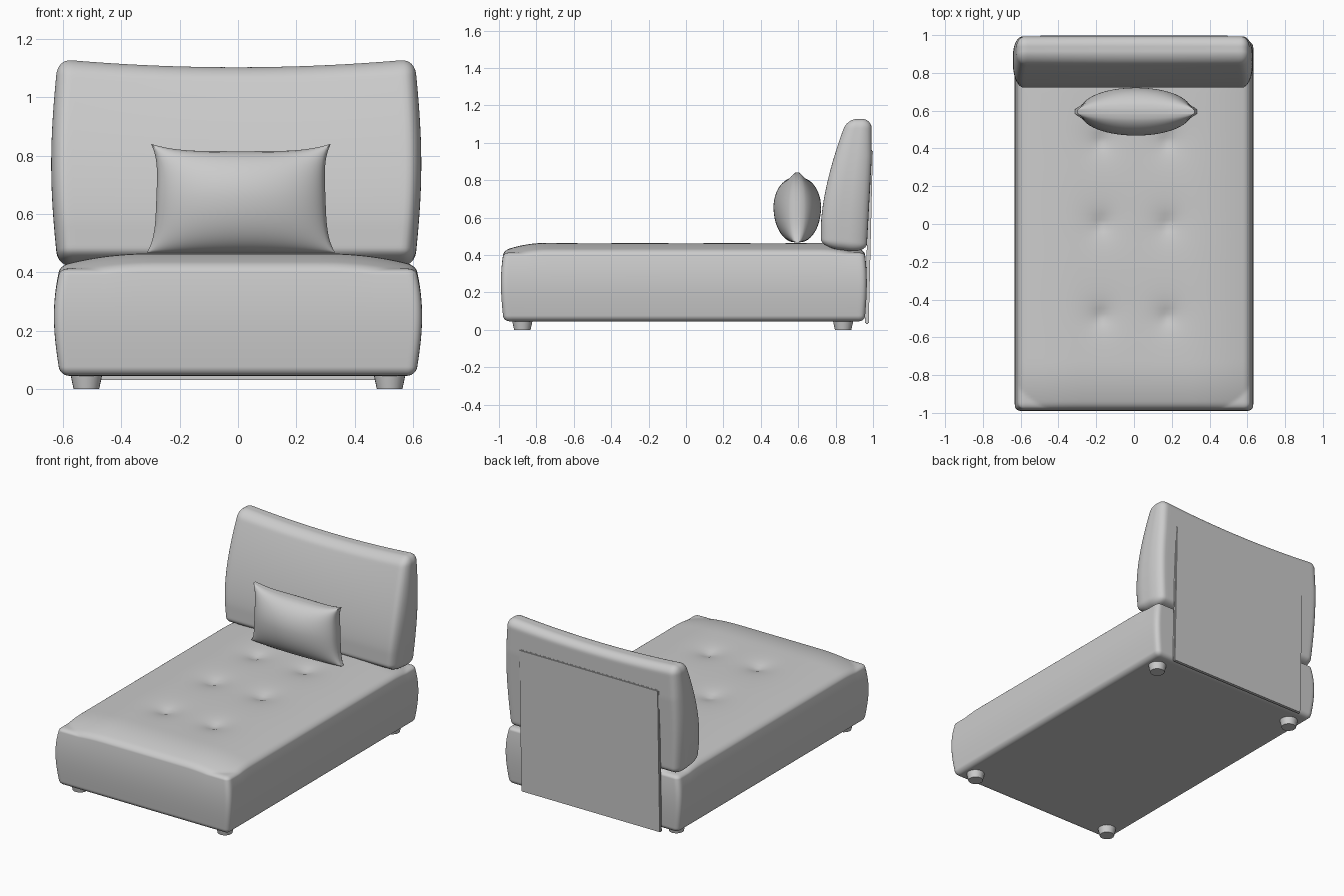
import bpy, bmesh, math
from mathutils import Vector

cube = bpy.data.objects.get("Cube")
if cube:
    bpy.data.objects.remove(cube, do_unlink=True)

fabric = bpy.data.materials.new("grey_fabric")
fabric.use_nodes = True
GREY = (0.6, 0.6, 0.6, 1)
fabric.diffuse_color = GREY
fabric.node_tree.nodes["Principled BSDF"].inputs["Base Color"].default_value = GREY


def finish(name, bm, angle=40):
    bmesh.ops.recalc_face_normals(bm, faces=bm.faces)
    mesh = bpy.data.meshes.new(name)
    bm.to_mesh(mesh)
    bm.free()
    mesh.materials.append(fabric)
    obj = bpy.data.objects.new(name, mesh)
    bpy.context.collection.objects.link(obj)
    bpy.ops.object.select_all(action='DESELECT')
    obj.select_set(True)
    bpy.context.view_layer.objects.active = obj
    bpy.ops.object.shade_smooth_by_angle(angle=math.radians(angle))
    return obj


def soft_form(name, cuts, shape):
    """Finely divided cube, denser near its edges, moulded by shape()."""
    bm = bmesh.new()
    bmesh.ops.create_cube(bm, size=2)
    bmesh.ops.subdivide_edges(bm, edges=bm.edges[:], cuts=cuts, use_grid_fill=True)
    for v in bm.verts:
        v.co = shape(Vector([0.4 * c + 0.6 * math.sin(c * math.pi / 2) for c in v.co]))
    return finish(name, bm)


def rounded(p, half, radius):
    inner, d = Vector(), Vector()
    for i in range(3):
        lim = half[i] - radius[i]
        inner[i] = max(-lim, min(lim, p[i] * half[i]))
        d[i] = (p[i] * half[i] - inner[i]) / radius[i]
    if d.length > 0:
        d.normalize()
    return Vector([inner[i] + d[i] * radius[i] for i in range(3)])


def ramp(value, start, end):
    return max(0, (value - start) / (end - start))


# Seat with crowned top and six button tufts
tufts = [(x, y) for x in (-0.175, 0.175) for y in (-0.48, 0.01, 0.45)]


def seat_shape(p):
    q = rounded(p, (0.61, 0.965, 0.21), (0.03, 0.03, 0.03))
    t = (q.z + 0.21) / 0.42
    bulge = math.sin(math.pi * t)
    drop = 0.042 * min(1.25, ramp(abs(q.x), 0.28, 0.61) ** 2.2
                       + ramp(abs(q.y), 0.72, 0.965) ** 2.2)
    dent = sum(0.035 * math.exp(-math.hypot(q.x - x, q.y - y) / 0.06) for x, y in tufts)
    z = 0.255 + q.z - (drop + dent) * t ** 3
    y = q.y - 0.01 + bulge * (0.012 if q.y > 0 else -0.015) * abs(q.y)
    return Vector((q.x * (1 + 0.035 * bulge), y, z))


soft_form("seat", 79, seat_shape)


# Back cushion, thinner towards the top, with raised upper corners
def back_shape(p):
    q = rounded(p, (0.612, 0.5, 0.36), (0.045, 0.4, 0.05))
    t = (q.z + 0.36) / 0.72
    z = 0.41 + 0.72 * t
    front = 0.722 + 0.14 * ramp(z, 0.55, 1.13) ** 1.6
    back = 0.965 + 0.028 * min(1, t * 1.4)
    y = front + (back - front) * (q.y + 0.5)
    x = q.x * (1 + 0.037 * math.sin(math.pi * t)) - 0.006
    z -= 0.027 * (1 - min(1, abs(q.x) / 0.6) ** 2) * t ** 3
    z += 0.03 * (0.5 - q.y) * (1 - t) ** 4
    return Vector((x, y, z))


soft_form("back_cushion", 47, back_shape)


# Lumbar pillow with pinched corners
def pillow_shape(p):
    u, w, v = p
    puff = math.sqrt(max(0, (1 - u * u) * (1 - v * v)))
    x = 0.01 + u * (0.29 + 0.026 * v ** 4 - 0.007 * v)
    z = 0.655 + v * (0.188 if v < 0 else 0.16 + 0.026 * u ** 4)
    return Vector((x, 0.595 + w * (0.012 + 0.115 * puff), z))


soft_form("lumbar_pillow", 39, pillow_shape)

# Thin leaning panel behind the back
bm = bmesh.new()
bmesh.ops.create_cube(bm, size=1)
for v in bm.verts:
    v.co = Vector((v.co.x, 0.978 + 0.02 * v.co.y + 0.022 * v.co.z, 0.495 + 0.93 * v.co.z))
bmesh.ops.bevel(bm, geom=bm.edges[:], offset=0.005, segments=2, affect='EDGES')
finish("back_panel", bm)

# Four tapered feet
for side, x in (("left", 0.52), ("right", -0.52)):
    for end, y in (("front", -0.875), ("back", 0.84)):
        bm = bmesh.new()
        bmesh.ops.create_cone(bm, cap_ends=True, segments=24, radius1=0.044,
                              radius2=0.057, depth=0.06)
        bmesh.ops.translate(bm, verts=bm.verts, vec=(x, y, 0.03))
        finish(end + "_" + side + "_foot", bm)
